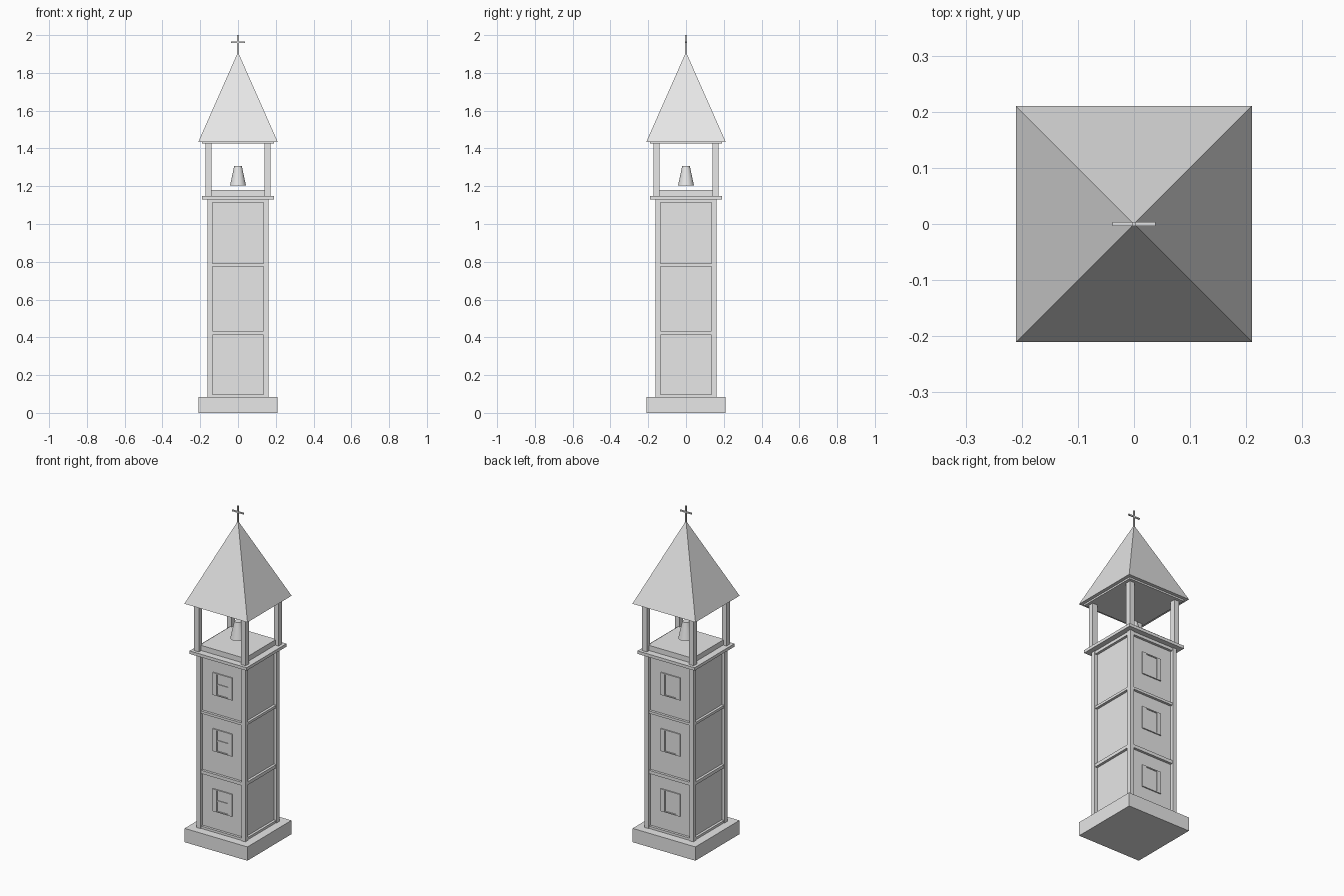
import bpy, bmesh, math
from mathutils import Matrix

if "Cube" in bpy.data.objects:
    bpy.data.objects.remove(bpy.data.objects["Cube"])

stone = bpy.data.materials.new("light_grey_stone")
stone.diffuse_color = (0.8, 0.8, 0.8, 1)
stone.use_nodes = True
stone.node_tree.nodes["Principled BSDF"].inputs["Base Color"].default_value = stone.diffuse_color


def finish(name, bm):
    bmesh.ops.recalc_face_normals(bm, faces=bm.faces)
    mesh = bpy.data.meshes.new(name)
    bm.to_mesh(mesh)
    bm.free()
    mesh.materials.append(stone)
    ob = bpy.data.objects.new(name, mesh)
    bpy.context.collection.objects.link(ob)
    return ob


def box(name, x0, x1, y0, y1, z0, z1):
    bm = bmesh.new()
    m = (Matrix.Translation(((x0 + x1) / 2, (y0 + y1) / 2, (z0 + z1) / 2))
         @ Matrix.Diagonal((x1 - x0, y1 - y0, z1 - z0, 1)))
    bmesh.ops.create_cube(bm, size=1, matrix=m)
    return finish(name, bm)


def slab(name, half, z0, z1):
    return box(name, -half, half, -half, half, z0, z1)


def cone(name, r1, r2, z0, z1, sides, turn=0.0):
    bm = bmesh.new()
    m = Matrix.Translation((0, 0, (z0 + z1) / 2)) @ Matrix.Rotation(turn, 4, 'Z')
    bmesh.ops.create_cone(bm, cap_ends=True, segments=sides, radius1=r1,
                          radius2=r2, depth=z1 - z0, matrix=m)
    return finish(name, bm)


# Tower shaft with plinth and horizontal bands
WALL = 0.143
slab("plinth", 0.209, 0, 0.083)
slab("shaft_wall", WALL, 0.083, 1.13)
for z0, z1 in ((0.083, 0.097), (0.413, 0.433), (0.775, 0.79), (1.113, 1.131)):
    slab("wall_band", 0.158, z0, z1)
slab("ledge", 0.19, 1.131, 1.149)
slab("belfry_floor", 0.15, 1.149, 1.18)

# Corner pilasters below, open belfry posts above
for sx in (-1, 1):
    for sy in (-1, 1):
        for name, a, b, z0, z1 in (("corner_pilaster", 0.136, 0.162, 0.083, 1.131),
                                   ("belfry_post", 0.14, 0.172, 1.149, 1.427)):
            xs, ys = sorted((sx * a, sx * b)), sorted((sy * a, sy * b))
            box(name, *xs, *ys, z0, z1)

# Shuttered windows on front and back
def on_wall(name, side, x0, x1, depth, z0, z1):
    ys = sorted((side * (WALL - 0.002), side * (WALL + depth)))
    box(name, x0, x1, *ys, z0, z1)


for side in (-1, 1):
    for zc in (0.27, 0.632, 0.97):
        on_wall("window_pane", side, -0.036, 0.036, 0.002, zc - 0.066, zc + 0.066)
        on_wall("window_lintel", side, -0.037, 0.037, 0.007, zc + 0.061, zc + 0.067)
        on_wall("window_sill", side, -0.037, 0.037, 0.007, zc - 0.067, zc - 0.061)
        for s in (-1, 1):
            xs = sorted((s * 0.037, s * 0.065))
            on_wall("shutter", side, *xs, 0.007, zc - 0.067, zc + 0.067)
        if side < 0:
            on_wall("window_crossbar", side, -0.037, 0.037, 0.006, zc - 0.004, zc + 0.004)

# Bell
bell = cone("bell", 0.042, 0.02, 1.205, 1.307, 24)
for p in bell.data.polygons:
    p.use_smooth = len(p.vertices) == 4

# Spire and cross
slab("eaves_plate", 0.19, 1.425, 1.437)
cone("spire_roof", 0.21 * math.sqrt(2), 0, 1.435, 1.91, 4, math.pi / 4)
box("cross_upright", -0.004, 0.004, -0.004, 0.004, 1.895, 2.0)
box("cross_arm", -0.038, 0.038, -0.0035, 0.0035, 1.959, 1.967)
